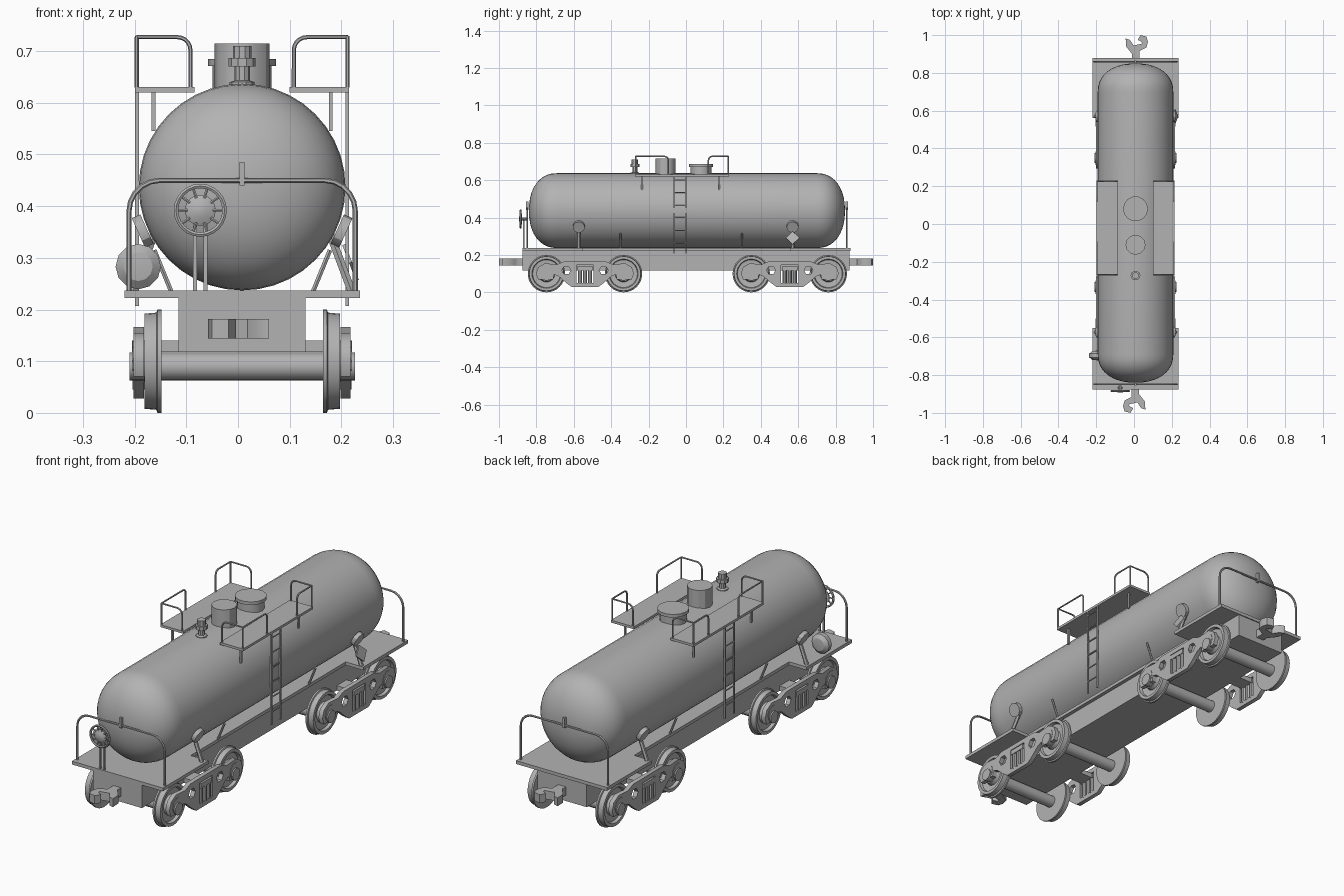
import bpy, bmesh
from math import pi, cos, sin
from mathutils import Vector, Matrix

cube = bpy.data.objects.get("Cube")
if cube:
    bpy.data.objects.remove(cube, do_unlink=True)

CX = 0.008  # the car's centreline
grey = bpy.data.materials.new("plain grey")
grey.use_nodes = True
grey.diffuse_color = (0.45, 0.45, 0.45, 1)
grey.node_tree.nodes["Principled BSDF"].inputs["Base Color"].default_value = grey.diffuse_color


def finish(name, bm, angle=30):
    bmesh.ops.remove_doubles(bm, verts=bm.verts, dist=1e-5)
    bmesh.ops.recalc_face_normals(bm, faces=bm.faces)
    bmesh.ops.translate(bm, verts=bm.verts, vec=(CX, 0, 0))
    me = bpy.data.meshes.new(name)
    bm.to_mesh(me)
    bm.free()
    me.materials.append(grey)
    ob = bpy.data.objects.new(name, me)
    bpy.context.collection.objects.link(ob)
    bpy.ops.object.select_all(action='DESELECT')
    ob.select_set(True)
    bpy.context.view_layer.objects.active = ob
    bpy.ops.object.shade_smooth_by_angle(angle=angle * pi / 180)
    return ob


def box(name, x, y, z):
    bm = bmesh.new()
    bmesh.ops.create_cube(bm, size=1)
    for v in bm.verts:
        v.co = [lo + (c + 0.5) * (hi - lo) for c, (lo, hi) in zip(v.co, (x, y, z))]
    return finish(name, bm)


def lathe(name, profile, centre, axis, seg=24):
    """Revolve (radius, distance) points about an axis through centre."""
    bm = bmesh.new()
    rings = [[bm.verts.new((r * cos(2 * pi * i / seg), r * sin(2 * pi * i / seg), h))
              for i in range(seg)] for r, h in profile]
    for a, b in zip(rings, rings[1:]):
        for i in range(seg):
            j = (i + 1) % seg
            bm.faces.new((a[i], a[j], b[j], b[i]))
    turn = Vector(axis).to_track_quat('Z', 'Y').to_matrix().to_4x4()
    bmesh.ops.transform(bm, matrix=Matrix.Translation(centre) @ turn, verts=bm.verts)
    return finish(name, bm)


def drum(name, r, length, base, axis, seg=24):
    return lathe(name, [(0, 0), (r, 0), (r, length), (0, length)], base, axis, seg)


def from_curve(name, splines, matrix=None, cyclic=False, **settings):
    cu = bpy.data.curves.new(name, 'CURVE')
    for key, value in settings.items():
        setattr(cu, key, value)
    for pts in splines:
        sp = cu.splines.new('POLY')
        sp.points.add(len(pts) - 1)
        for p, co in zip(sp.points, pts):
            p.co = (*co, 0, 1) if len(co) == 2 else (*co, 1)
        sp.use_cyclic_u = cyclic
    tmp = bpy.data.objects.new(name + " path", cu)
    bpy.context.collection.objects.link(tmp)
    dg = bpy.context.evaluated_depsgraph_get()
    me = bpy.data.meshes.new_from_object(tmp.evaluated_get(dg))
    bm = bmesh.new()
    bm.from_mesh(me)
    bpy.data.objects.remove(tmp)
    bpy.data.curves.remove(cu)
    bpy.data.meshes.remove(me)
    if matrix:
        bmesh.ops.transform(bm, matrix=matrix, verts=bm.verts)
    return finish(name, bm, 50)


def rod(name, pts, r=0.004, cyclic=False):
    return from_curve(name, [pts], None, cyclic, dimensions='3D', bevel_depth=r,
                      bevel_resolution=1, use_fill_caps=True)


def plate(name, loops, thick, matrix):
    """Flat outline with holes, given thickness."""
    return from_curve(name, loops, matrix, True, dimensions='2D', fill_mode='BOTH',
                      extrude=thick / 2)


def fillet(a, b, c, r, n=5):
    """Points that round the corner b between a and c."""
    a, b, c = Vector(a), Vector(b), Vector(c)
    p, q = b + (a - b).normalized() * r, b + (c - b).normalized() * r
    o = p + q - b
    return [o + (p - o) * cos(pi / 2 * i / n) * -1 * -1 + (q - o) * sin(pi / 2 * i / n)
            for i in range(n + 1)]


def circle(u, v, r, n=16):
    return [(u + r * cos(2 * pi * i / n), v + r * sin(2 * pi * i / n)) for i in range(n)]


# Tank with rounded ends
R, DOME, N = 0.2, 0.15, 10
dome = [(R * sin(pi / 2 * i / N) ** 0.9, DOME * (1 - cos(pi / 2 * i / N) ** 0.9)) for i in range(N)]
dome.append((R, DOME))
lathe("tank", dome + [(r, 1.69 - h) for r, h in reversed(dome)], (0, -0.84, 0.437), (0, 1, 0), 40)

# Underframe
box("centre_sill", (-0.123, 0.123), (-0.875, 0.875), (0.118, 0.225))
box("middle_deck", (-0.14, 0.14), (-0.56, 0.56), (0.222, 0.237))
for tag, y in (("front", (-0.875, -0.55)), ("back", (0.56, 0.88))):
    box(tag + "_deck", (-0.228, 0.228), y, (0.222, 0.237))

# End handrails
for tag, y in (("front", -0.849), ("back", 0.859)):
    a, b, c, d = (-0.219, y, 0.235), (-0.219, y, 0.45), (0.219, y, 0.45), (0.219, y, 0.235)
    rod(tag + "_handrail", [a] + fillet(a, b, c, 0.06) + fillet(b, c, d, 0.06) + [d], 0.005)
    box(tag + "_rail_bracket", (-0.005, 0.005), (y - 0.006, y + 0.006), (0.44, 0.485))

# Couplers
hook = [(-0.018, 0.86), (0.02, 0.86), (0.02, 0.915), (0.058, 0.935), (0.066, 0.965),
        (0.058, 0.992), (0.026, 1.0), (0.012, 0.975), (0.03, 0.965), (0.036, 0.955),
        (-0.01, 0.945), (-0.03, 0.975), (-0.052, 0.982), (-0.05, 0.94), (-0.03, 0.915), (-0.018, 0.9)]
for tag, turn in (("back", 0), ("front", pi)):
    plate(tag + "_coupler", [hook], 0.038,
          Matrix.Translation((0, 0, 0.163)) @ Matrix.Rotation(turn, 4, 'Z'))

# Trucks
wheel = [(0, 0), (0.1, 0), (0.1, 0.008), (0.094, 0.01), (0.092, 0.033), (0.078, 0.033),
         (0.074, 0.02), (0.045, 0.017), (0.04, 0.034), (0, 0.034)]
half = [(0.07, 0.028), (0.1, 0.05), (0.14, 0.085), (0.165, 0.095), (0.17, 0.07), (0.25, 0.07),
        (0.262, 0.1), (0.25, 0.135), (0.215, 0.155), (0.15, 0.15), (0.11, 0.166)]
outline = half + [(-u, v) for u, v in reversed(half)]
window = [(-0.046, 0.05), (0.046, 0.05), (0.046, 0.145), (-0.046, 0.145)]
for end, yc in (("front", -0.54), ("back", 0.555)):
    for y in (yc - 0.206, yc + 0.206):
        drum(end + "_axle", 0.027, 0.436, (-0.218, y, 0.09), (1, 0, 0), 16)
        for s in (-1, 1):
            lathe(end + "_wheel", wheel, (s * 0.156, y, 0.1), (s, 0, 0), 32)
            drum(end + "_axle_box", 0.036, 0.02, (s * 0.192, y, 0.105), (s, 0, 0), 10)
    for s in (-1, 1):
        side = Matrix(((0, 0, 1, s * 0.2), (1, 0, 0, yc), (0, 1, 0, 0), (0, 0, 0, 1)))
        plate(end + "_side_frame", [outline, window, circle(-0.1, 0.118, 0.024, 6),
                                    circle(0.1, 0.118, 0.024, 6)], 0.02, side)
        box(end + "_bolster_end", sorted((s * 0.19, s * 0.213)),
            (yc - 0.04, yc + 0.04), (0.118, 0.14))
        for k in (-1, 0, 1):
            drum(end + "_spring", 0.012, 0.075, (s * 0.2, yc + k * 0.027, 0.045), (0, 0, 1), 10)
    box(end + "_bolster", (-0.19, 0.19), (yc - 0.035, yc + 0.035), (0.118, 0.14))

# Walkways, railings, ladders and tank braces on both sides
for s, tag in ((1, "left"), (-1, "right")):
    box(tag + "_walkway", sorted((s * 0.092, s * 0.207)), (-0.272, 0.23), (0.62, 0.631))
    for y0, y1 in ((-0.268, -0.095), (0.226, 0.12)):
        a, b, c = (s * 0.1, y0, 0.63), (s * 0.1, y0, 0.727), (s * 0.204, y0, 0.727)
        d, e = (s * 0.204, y1, 0.727), (s * 0.204, y1, 0.63)
        rod(tag + "_railing", [a] + fillet(a, b, c, 0.025) + [c] + fillet(c, d, e, 0.02) + [e])
        rod(tag + "_railing_post", [(s * 0.204, y0, 0.63), c])
    for y in (-0.235, 0.178):
        box(tag + "_walkway_strap", sorted((s * 0.168, s * 0.175)), (y - 0.005, y + 0.005), (0.545, 0.622))
    for y in (-0.064, 0.001):
        box(tag + "_ladder_rail", sorted((s * 0.2, s * 0.207)), (y - 0.003, y + 0.003), (0.207, 0.622))
    for i in range(6):
        rod(tag + "_ladder_rung", [(s * 0.204, y, 0.265 + i * 0.067) for y in (-0.064, 0.001)], 0.003)
    for y in (-0.573, 0.57):
        rod(tag + "_saddle_brace", [(s * 0.165, y, 0.36), (s * 0.212, y, 0.235)], 0.009)
        drum(tag + "_saddle_pad", 0.032, 0.018, (s * 0.184, y, 0.355), (s, 0, -0.45), 12)
    for y in (-0.35, 0.3):
        rod(tag + "_tank_strut", [(s * 0.17, y, 0.315), (s * 0.136, y, 0.232)], 0.005)

# Diamond placard on one saddle brace
drum("placard", 0.037, 0.006, (0.207, 0.57, 0.29), (1, 0, 0.38), 4)

# Top hatches and valve
drum("front_hatch", 0.053, 0.09, (0, -0.11, 0.625), (0, 0, 1), 12)
lathe("back_hatch", [(0, 0), (0.057, 0), (0.057, 0.046), (0.066, 0.046), (0.066, 0.06), (0, 0.06)],
      (0, 0.08, 0.625), (0, 0, 1), 14)
lathe("valve", [(0, 0), (0.024, 0), (0.024, 0.015), (0.015, 0.018), (0.015, 0.045), (0.026, 0.045),
                (0.026, 0.062), (0.018, 0.062), (0.018, 0.085), (0, 0.085)], (0, -0.273, 0.625), (0, 0, 1), 10)

# Brake wheel on its stand
BX, BY, BZ = -0.081, -0.884, 0.392
rod("brake_wheel_rim", [(BX + u, BY, BZ + v) for u, v in circle(0, 0, 0.047, 24)], 0.005, True)
for u, v in circle(0, 0, 1, 10):
    rod("brake_wheel_spoke", [(BX + u * k, BY, BZ + v * k) for k in (0.025, 0.047)], 0.003)
lathe("brake_wheel_hub", [(0, 0), (0.03, 0), (0.03, 0.005), (0.012, 0.014), (0, 0.014)],
      (BX, BY + 0.006, BZ), (0, -1, 0), 16)
drum("brake_shaft", 0.008, 0.03, (BX, BY, BZ), (0, 1, 0), 8)
for x in (BX - 0.01, BX + 0.01):
    box("brake_stand", (x - 0.004, x + 0.004), (-0.872, -0.864), (0.235, 0.385))

# Air reservoir at the deck's front corner
lathe("air_reservoir", [(0, 0), (0.028, 0.003), (0.044, 0.016), (0.044, 0.036), (0.028, 0.049), (0, 0.052)],
      (-0.201, -0.722, 0.283), (0, 1, 0), 12)
